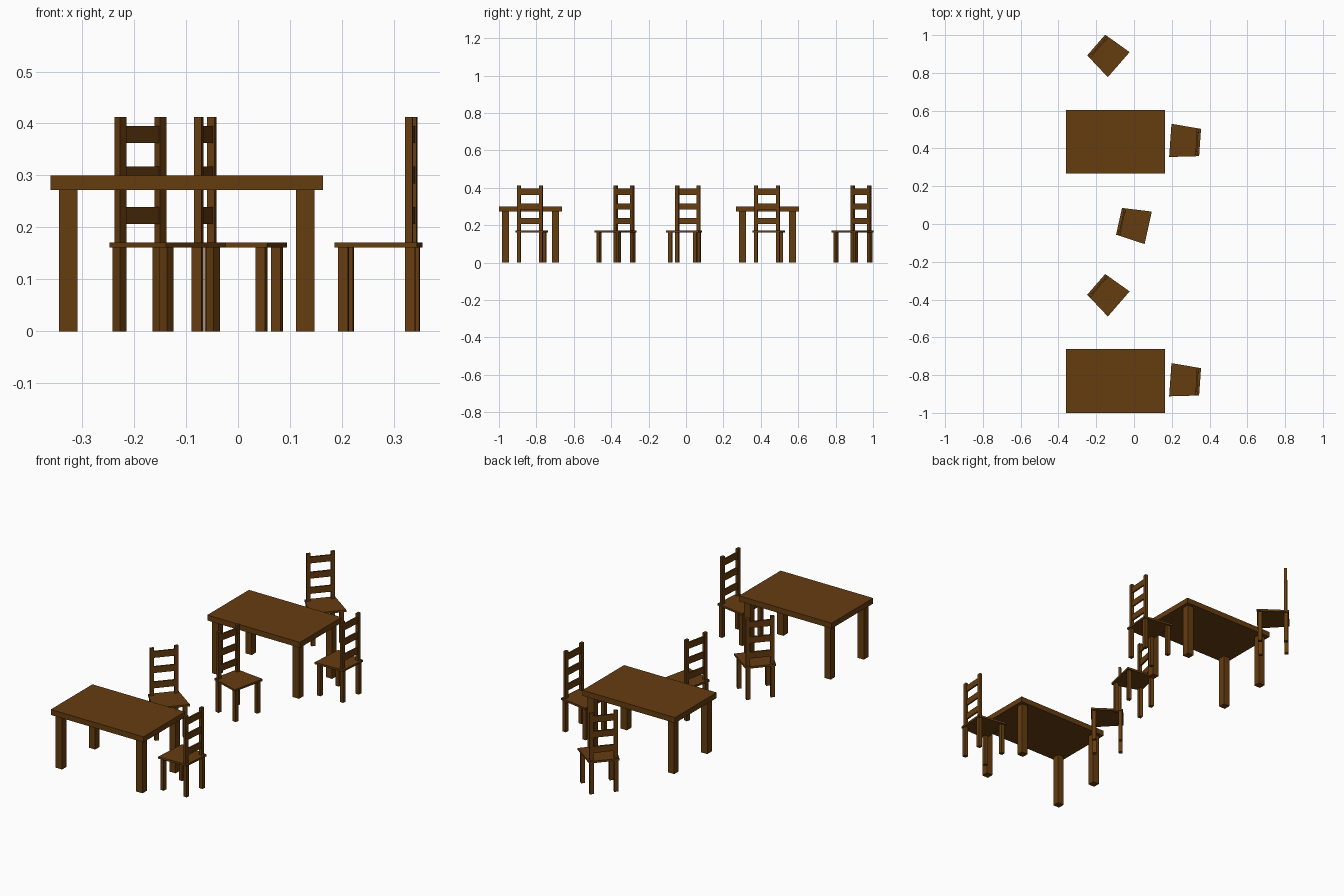
import bpy, bmesh
from math import radians
from mathutils import Matrix

if "Cube" in bpy.data.objects:
    bpy.data.objects.remove(bpy.data.objects["Cube"])

wood = bpy.data.materials.new("dark_wood")
wood.diffuse_color = (0.13, 0.046, 0.005, 1)
wood.use_nodes = True
wood.node_tree.nodes["Principled BSDF"].inputs["Base Color"].default_value = wood.diffuse_color


def prism(name, outline, z0, z1, M):
    """Extrude a counter-clockwise outline from z0 to z1, placed by matrix M."""
    bm = bmesh.new()
    lo = [bm.verts.new((x, y, z0)) for x, y in outline]
    hi = [bm.verts.new((x, y, z1)) for x, y in outline]
    bm.faces.new(lo[::-1])
    bm.faces.new(hi)
    n = len(outline)
    for i in range(n):
        j = (i + 1) % n
        bm.faces.new((lo[i], lo[j], hi[j], hi[i]))
    me = bpy.data.meshes.new(name)
    bm.to_mesh(me)
    bm.free()
    me.materials.append(wood)
    ob = bpy.data.objects.new(name, me)
    ob.matrix_world = M
    bpy.context.collection.objects.link(ob)
    return ob


def box(name, x0, x1, y0, y1, z0, z1, M):
    return prism(name, [(x0, y0), (x1, y0), (x1, y1), (x0, y1)], z0, z1, M)


def table(cx, cy):
    M = Matrix.Translation((cx, cy, 0))
    hx, hy, inset, w = 0.2625, 0.1685, 0.0165, 0.036
    box("table_top", -hx, hx, -hy, hy, 0.272, 0.3, M)
    for sx in (-1, 1):
        for sy in (-1, 1):
            xs = sorted((sx * (hx - inset), sx * (hx - inset - w)))
            ys = sorted((sy * (hy - inset), sy * (hy - inset - w)))
            box("table_leg", *xs, *ys, 0, 0.272, M)


def chair(cx, cy, angle):
    """Chair facing its local +x; cx, cy is the seat centre."""
    M = Matrix.Translation((cx, cy, 0)) @ Matrix.Rotation(radians(angle), 4, 'Z')
    d, f, b, w = 0.079, 0.088, 0.0725, 0.0193
    # tapered seat, wider at the front
    prism("seat", [(-d, -b), (d, -f), (d, f), (-d, b)], 0.161, 0.171, M)
    back = -d + 0.0045
    for s in (-1, 1):
        yf = sorted((s * (f - 0.010), s * (f - 0.010 - w)))
        yb = sorted((s * (b - 0.0042), s * (b - 0.0042 - w)))
        box("front_leg", d - 0.006 - w, d - 0.006, *yf, 0, 0.161, M)
        box("back_leg", back, back + w, *yb, 0, 0.161, M)
        box("back_post", back + 0.005, back + w, *yb, 0.171, 0.4125, M)
    # ladder back slats
    for i in range(3):
        z = 0.2065 + 0.078 * i
        box("back_slat", back + 0.008, back + 0.0163, -0.05, 0.05, z, z + 0.0325, M)


# two dining sets, each a table with two chairs
for dy in (0, -1.267):
    table(-0.0985, 0.4355 + dy)
    chair(0.271, 0.437 + dy, 176)
    chair(-0.1405, 0.8955 + dy, -41)
# single chair between the sets
chair(-0.002, -0.003, -12.5)
